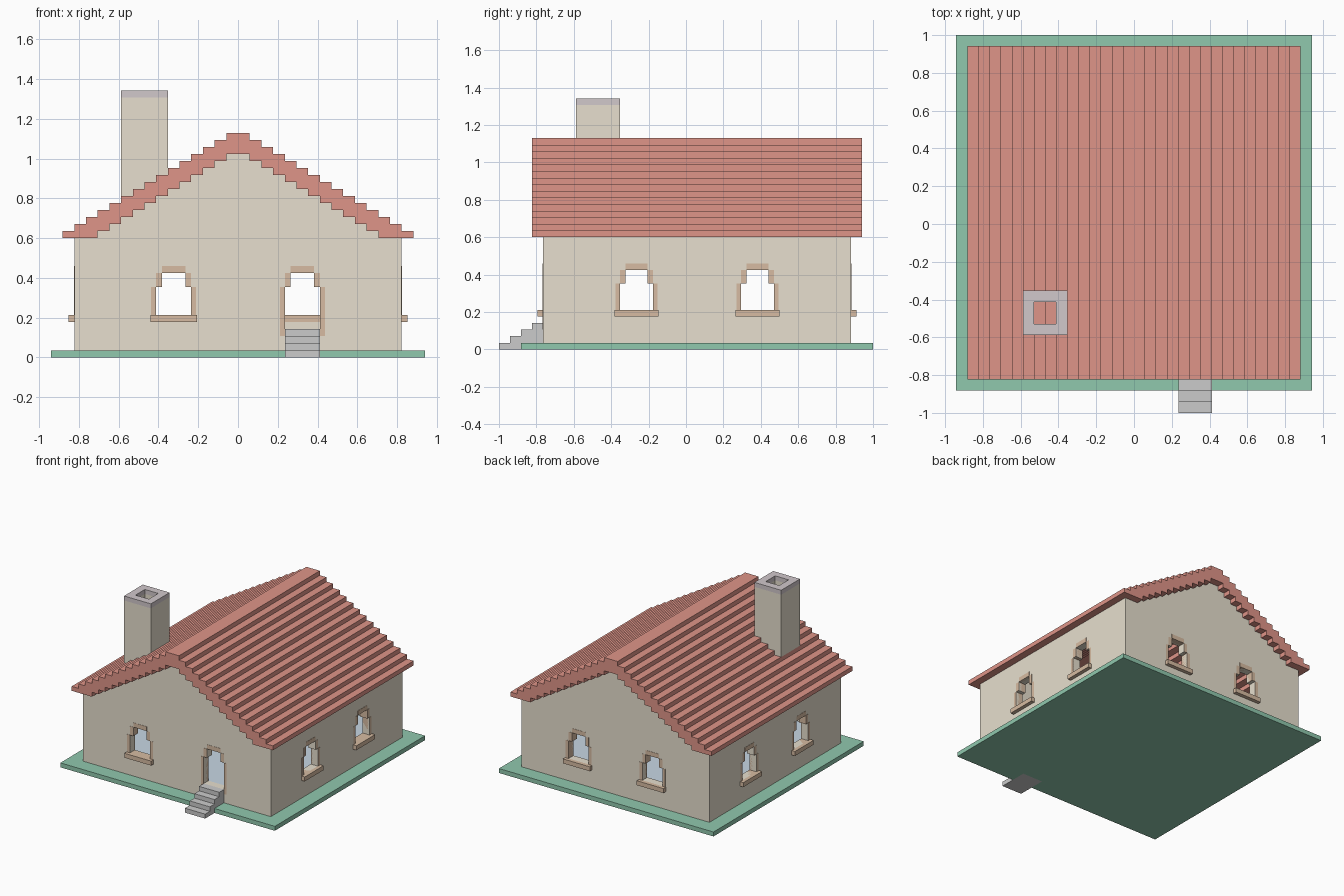
import bpy, bmesh
from math import pi
from mathutils import Matrix, Vector

if "Cube" in bpy.data.objects:
    bpy.data.objects.remove(bpy.data.objects["Cube"])

U = 1 / 17          # horizontal grid unit
H = 0.6 * U         # height of one layer
CENTRE = Matrix.Translation((0, U, 0))   # middle of the house


def material(name, rgb):
    m = bpy.data.materials.new(name)
    m.diffuse_color = (*rgb, 1)
    m.use_nodes = True
    m.node_tree.nodes["Principled BSDF"].inputs["Base Color"].default_value = m.diffuse_color
    return m


GREEN = material("grass", (0.28, 0.58, 0.42))
BEIGE = material("plaster", (0.80, 0.74, 0.62))
RED = material("tiles", (0.74, 0.30, 0.25))
BROWN = material("wood", (0.68, 0.50, 0.36))
BLUE = material("floor_blue", (0.58, 0.68, 0.78))
MAUVE = material("cap_stone", (0.64, 0.58, 0.60))


def finish(bm, name, mat=None, matrix=None):
    bmesh.ops.recalc_face_normals(bm, faces=bm.faces)
    if matrix:
        bmesh.ops.transform(bm, matrix=matrix, verts=bm.verts)
    me = bpy.data.meshes.new(name)
    bm.to_mesh(me)
    bm.free()
    ob = bpy.data.objects.new(name, me)
    bpy.context.collection.objects.link(ob)
    if mat:
        me.materials.append(mat)
    return ob


def boxes(name, items, mat=None, matrix=None):
    """Boxes as (x0, x1, y0, y1, z0, z1) in grid units."""
    bm = bmesh.new()
    for x0, x1, y0, y1, z0, z1 in items:
        size = Vector(((x1 - x0) * U, (y1 - y0) * U, (z1 - z0) * H))
        mid = Vector(((x0 + x1) * U / 2, (y0 + y1) * U / 2, (z0 + z1) * H / 2))
        bmesh.ops.create_cube(bm, size=1, matrix=Matrix.Translation(mid) @ Matrix.Diagonal((*size, 1)))
    return finish(bm, name, mat, matrix)


def prism(name, pts, y0, y1, mat=None, matrix=None):
    """XZ profile in grid units extruded along y."""
    bm = bmesh.new()
    face = bm.faces.new([bm.verts.new((x * U, y0 * U, z * H)) for x, z in pts])
    ext = bmesh.ops.extrude_face_region(bm, geom=[face])
    verts = [g for g in ext["geom"] if isinstance(g, bmesh.types.BMVert)]
    bmesh.ops.translate(bm, verts=verts, vec=(0, (y1 - y0) * U, 0))
    return finish(bm, name, mat, matrix)


def cut(ob, cutter):
    mod = ob.modifiers.new("cut", 'BOOLEAN')
    mod.operation, mod.solver, mod.object = 'DIFFERENCE', 'EXACT', cutter
    bpy.context.view_layer.objects.active = ob
    bpy.ops.object.modifier_apply(modifier=mod.name)
    bpy.data.objects.remove(cutter)


def stairs(x, z, n):
    """Stepped slope from outer right edge up to the ridge, mirrored to the left."""
    right = []
    for i in range(n):
        right += [(x - i, z + i), (x - i - 1, z + i)] if i < n - 1 else [(x - i, z + i)]
    return right + [(-a, b) for a, b in reversed(right)]


# Ground plate and front steps
boxes("ground", [(-16, 16, -15, 17, 0, 1)], GREEN)
prism("front_steps", [(-17, 0), (-17, 1), (-16, 1), (-16, 2), (-15, 2), (-15, 3),
                      (-14, 3), (-14, 4), (-13, 4), (-13, 0)], -7, -4,
      matrix=Matrix.Rotation(pi / 2, 4, 'Z'))
boxes("floor", [(-13, 13, -12, 14, 1, 4)], BLUE)

# Roof: stepped top and stepped underside
under = stairs(12, 18, 12)
roof_pts = ([(15, 17)] + stairs(15, 18, 15) + [(-15, 17), (-12, 17)]
            + list(reversed(under)) + [(12, 17)])
prism("roof", roof_pts, -14, 16, RED)

# Walls: gabled shell hollowed out
walls = prism("walls", [(14, 1), (14, 17), (12, 17)] + under + [(-12, 17), (-14, 17), (-14, 1)],
              -13, 15, BEIGE)
cut(walls, boxes("hollow", [(-13, 13, -12, 14, -1, 40)]))

# Windows on every side, door at front right
SIDES = ("front", "right", "back", "left")
for k, side in enumerate(SIDES):
    turn = CENTRE @ Matrix.Rotation(k * pi / 2, 4, 'Z')
    for c in (-5.5, 5.5):
        door = k == 0 and c > 0
        low, leg = (4, 3) if door else (6, 6)
        hole = [(-1.5, low), (1.5, low), (1.5, 10), (1, 10), (1, 12),
                (-1, 12), (-1, 10), (-1.5, 10)]
        cut(walls, prism("opening", [(c + a, b) for a, b in hole], -15, -12.5, matrix=turn))
        y0, y1 = -14.03, -12.97
        parts = [(c - 1, c + 1, y0, y1, 12, 13)]
        for s in (-1, 1):
            for a, b, z0, z1 in ((1, 1.5, 10, 12), (1.5, 1.92, leg, 10)):
                xs = sorted((c + s * a, c + s * b))
                parts.append((*xs, y0, y1, z0, z1))
        if not door:
            parts.append((c - 2, c + 2, -14.5, y1, 5, 6))
        place = "left" if c < 0 else "right"
        kind = "door_frame" if door else "window_frame"
        boxes(f"{side}_{place}_{kind}", parts, BROWN, turn)


# Chimney: square tube with a cap ring
def tube(name, z0, z1, mat):
    ob = boxes(name, [(-10, -6, -10, -6, z0, z1)], mat)
    cut(ob, boxes("flue", [(-9, -7, -9, -7, z0 - 1, z1 + 1)]))


tube("chimney", 23, 37, BEIGE)
tube("chimney_cap", 37, 38, MAUVE)
